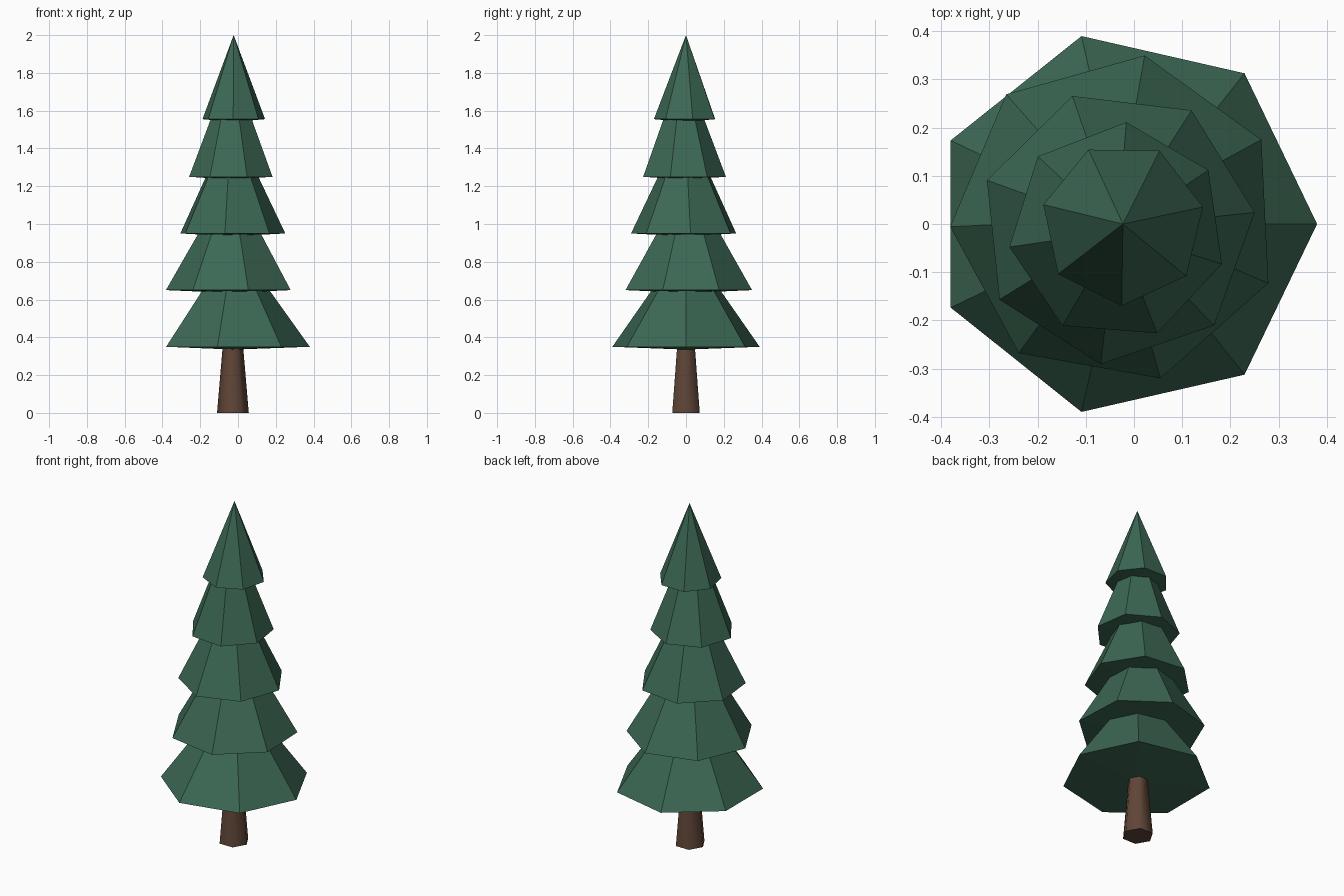
import bpy, bmesh
from math import radians, cos, sin, tau

cube = bpy.data.objects.get("Cube")
if cube:
    bpy.data.objects.remove(cube)


def make_material(name, rgb):
    mat = bpy.data.materials.new(name)
    mat.use_nodes = True
    mat.diffuse_color = (*rgb, 1)
    mat.node_tree.nodes["Principled BSDF"].inputs["Base Color"].default_value = (*rgb, 1)
    return mat


green = make_material("pine green", (0.045, 0.138, 0.088))
brown = make_material("bark brown", (0.115, 0.06, 0.038))


def finish(bm, name, mat):
    bmesh.ops.recalc_face_normals(bm, faces=bm.faces)
    mesh = bpy.data.meshes.new(name)
    bm.to_mesh(mesh)
    bm.free()
    mesh.materials.append(mat)
    obj = bpy.data.objects.new(name, mesh)
    bpy.context.collection.objects.link(obj)
    return obj


def ring(bm, x, y, z, radius, sides, turn=0):
    return [bm.verts.new((x + radius * cos(turn + tau * i / sides),
                          y + radius * sin(turn + tau * i / sides), z))
            for i in range(sides)]


def foliage_tier(name, x, y, z, radius, turn, height):
    # Seven-sided cone with a very slightly sagging underside
    bm = bmesh.new()
    rim = ring(bm, x, y, z, radius, 7, radians(turn))
    tip = bm.verts.new((x, y, z + height))
    base = bm.verts.new((x, y, z - 0.015))
    for a, b in zip(rim, rim[1:] + rim[:1]):
        bm.faces.new((a, b, tip))
        bm.faces.new((b, a, base))
    finish(bm, name, green)


# Foliage: x, y, z, radius, turn, height
tiers = [
    (-0.02, 0, 0.35, 0.4, 0, 0.56),
    (-0.038, 0.011, 0.65, 0.344, 28.5, 0.6),
    (-0.035, -0.006, 0.95, 0.287, 6, 0.6),
    (-0.034, -0.015, 1.25, 0.227, 34, 0.6),
    (-0.023, 0, 1.555, 0.17, 12, 0.445),
]
for i, tier in enumerate(tiers, 1):
    foliage_tier(f"foliage_tier_{i}", *tier)

# Tapered trunk with softly shaded sides and flat ends
bm = bmesh.new()
low = ring(bm, -0.027, 0, 0, 0.084, 6)
high = ring(bm, -0.027, 0, 0.4, 0.05, 6)
for i in range(6):
    j = (i + 1) % 6
    bm.faces.new((low[i], low[j], high[j], high[i])).smooth = True
for end in (low, high):
    bm.faces.new(end)
    for a, b in zip(end, end[1:] + end[:1]):
        bm.edges.get((a, b)).smooth = False
finish(bm, "trunk", brown)
